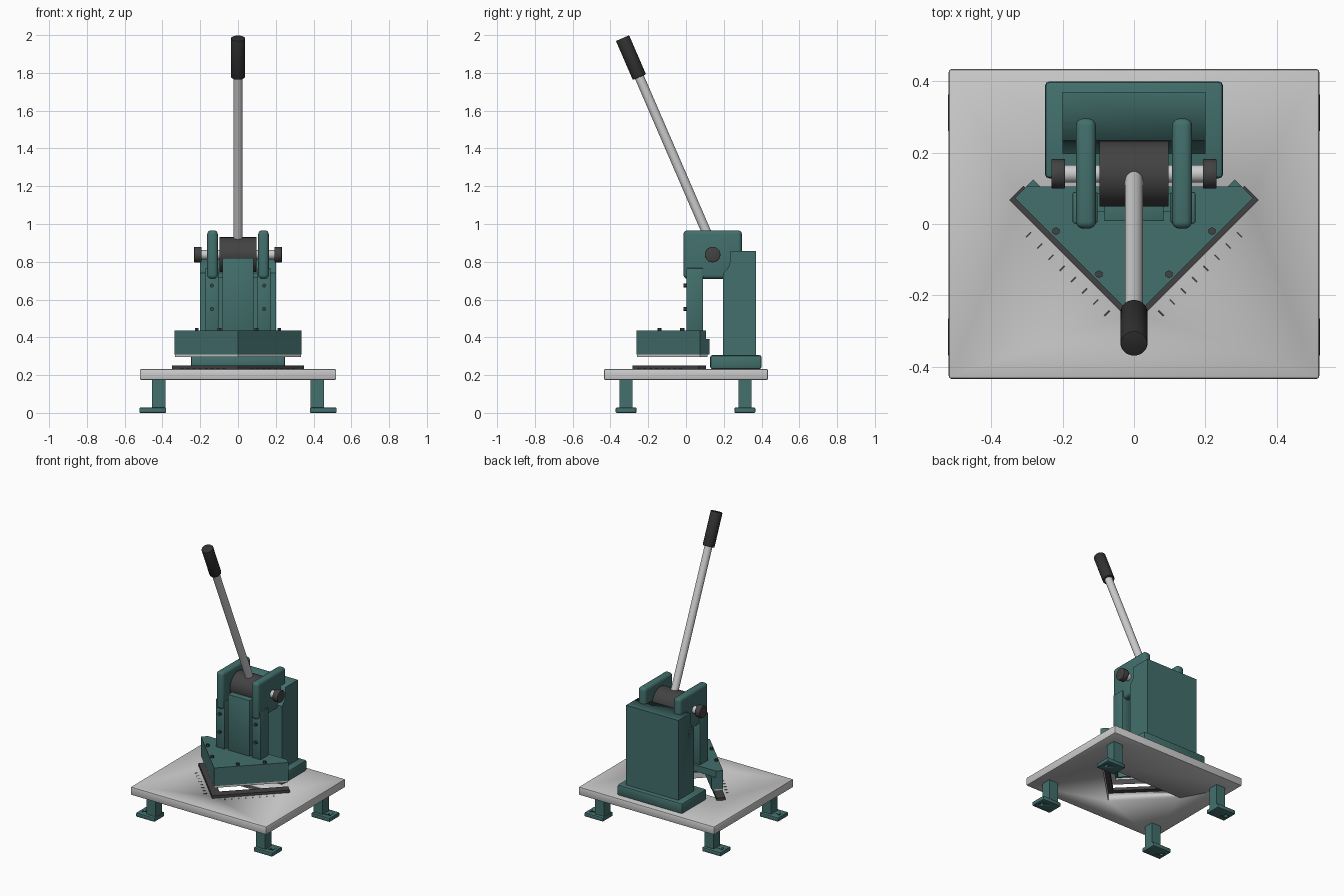
import bpy, bmesh, math
from mathutils import Vector

if "Cube" in bpy.data.objects:
    bpy.data.objects.remove(bpy.data.objects["Cube"])


def material(name, rgb):
    m = bpy.data.materials.new(name)
    m.diffuse_color = (*rgb, 1)
    m.use_nodes = True
    m.node_tree.nodes["Principled BSDF"].inputs["Base Color"].default_value = m.diffuse_color
    return m


TEAL = material("teal_paint", (0.055, 0.16, 0.15))
DARK = material("dark_steel", (0.055, 0.055, 0.055))
RUBBER = material("black_rubber", (0.03, 0.03, 0.03))
UP = Vector((0, 0, 1))


def finish(name, bm, mat=None, bevel=0, segs=2):
    bmesh.ops.recalc_face_normals(bm, faces=bm.faces)
    me = bpy.data.meshes.new(name)
    bm.to_mesh(me)
    bm.free()
    ob = bpy.data.objects.new(name, me)
    bpy.context.collection.objects.link(ob)
    if mat:
        me.materials.append(mat)
    bpy.context.view_layer.objects.active = ob
    bpy.ops.object.select_all(action='DESELECT')
    ob.select_set(True)
    if bevel:
        b = ob.modifiers.new("bevel", 'BEVEL')
        b.width, b.segments, b.limit_method = bevel, segs, 'ANGLE'
        bpy.ops.object.modifier_apply(modifier="bevel")
    bpy.ops.object.shade_smooth_by_angle(angle=math.radians(35))
    return ob


def prism(name, pts, lo, hi, axis='z', mat=None, bevel=0, segs=2):
    """Extrude an outline: axis z takes (x, y) points, axis x takes (y, z)."""
    bm = bmesh.new()
    place = (lambda p: (p[0], p[1], lo)) if axis == 'z' else (lambda p: (lo, p[0], p[1]))
    face = bm.faces.new([bm.verts.new(place(p)) for p in pts])
    new = bmesh.ops.extrude_face_region(bm, geom=[face])['geom']
    d = Vector((0, 0, hi - lo)) if axis == 'z' else Vector((hi - lo, 0, 0))
    bmesh.ops.translate(bm, vec=d, verts=[v for v in new if isinstance(v, bmesh.types.BMVert)])
    return finish(name, bm, mat, bevel, segs)


def box(name, x, y, z, mat=None, bevel=0, segs=2):
    pts = [(x[0], y[0]), (x[1], y[0]), (x[1], y[1]), (x[0], y[1])]
    return prism(name, pts, z[0], z[1], 'z', mat, bevel, segs)


def rod(name, a, b, r, mat=None, n=32, bevel=0):
    a, b = Vector(a), Vector(b)
    bm = bmesh.new()
    bmesh.ops.create_cone(bm, cap_ends=True, segments=n, radius1=r, radius2=r, depth=(b - a).length)
    bm.transform(UP.rotation_difference(b - a).to_matrix().to_4x4())
    bmesh.ops.translate(bm, vec=(a + b) / 2, verts=bm.verts)
    return finish(name, bm, mat, bevel)


def cut(ob, cutter):
    m = ob.modifiers.new("cut", 'BOOLEAN')
    m.operation, m.solver, m.object = 'DIFFERENCE', 'EXACT', cutter
    bpy.context.view_layer.objects.active = ob
    bpy.ops.object.modifier_apply(modifier="cut")
    bpy.data.objects.remove(cutter)


def chevron(apex, x, w):
    """V outline at 45 degrees with square ends; w is the strip width on the axes."""
    y = apex + x
    return [(0, apex), (x, y), (x - w, y + w), (0, apex + 2 * w), (w - x, y + w), (-x, y)]


# Table with triangular opening
table = box("table", (-0.52, 0.52), (-0.435, 0.435), (0.175, 0.232), None, 0.008)
cut(table, prism("opening_cutter", [(0, -0.25), (0.32, 0.07), (-0.32, 0.07)], 0.1, 0.3))

# Legs with bolt-down feet
for s in (-1, 1):
    for label, y in (("front", -0.317), ("back", 0.312)):
        side = "left" if s < 0 else "right"
        xs = sorted((s * 0.385, s * 0.455))
        box(f"{label}_{side}_leg", xs, (y - 0.035, y + 0.035), (0.02, 0.18), TEAL)
        xf = sorted((s * 0.38, s * 0.522))
        foot = box(f"{label}_{side}_foot", xf, (y - 0.055, y + 0.055), (0, 0.028), TEAL, 0.005)
        cut(foot, rod("hole_cutter", (s * 0.49, y, -0.1), (s * 0.49, y, 0.1), 0.012, None, 16))

# Column and its base, with clearance scooped around the hub
PY, PZ = 0.141, 0.838
box("column_base", (-0.25, 0.25), (0.128, 0.4), (0.232, 0.306), TEAL, 0.012)
column = box("column", (-0.2, 0.2), (0.197, 0.37), (0.3, 0.858), TEAL)
scoop = [(0.1, 0.95), (0.1, 0.74), (0.197, 0.74), (0.225, 0.77), (0.235, 0.805), (0.235, 0.95)]
cut(column, prism("scoop_cutter", scoop, -0.3, 0.3, 'x'))

# Pivot hub and shaft
rod("pivot_hub", (-0.097, PY, PZ), (0.097, PY, PZ), 0.092, DARK, 40)
rod("pivot_shaft", (-0.225, PY, PZ), (0.225, PY, PZ), 0.025, None)

for s, side in ((-1, "left"), (1, "right")):
    # Side plates and shaft collars
    xs = sorted((s * 0.107, s * 0.163))
    box(f"{side}_side_plate", xs, (-0.013, 0.296), (0.71, 0.966), TEAL, 0.02, 4)
    rod(f"{side}_collar", (s * 0.193, PY, PZ), (s * 0.232, PY, PZ), 0.041, DARK, 32, 0.003)
    # Ram guide rails with bolts
    xs = sorted((s * 0.103, s * 0.172))
    box(f"{side}_guide_rail", xs, (0.002, 0.09), (0.435, 0.766), TEAL, 0.004)
    for z in (0.55, 0.674):
        rod(f"{side}_rail_bolt", (s * 0.138, 0.01, z), (s * 0.138, -0.012, z), 0.011, DARK, 6)
    # Head bolts
    for x, y in ((0.219, -0.02), (0.098, -0.141)):
        rod(f"{side}_head_bolt", (s * x, y, 0.43), (s * x, y, 0.45), 0.011, DARK, 6)
    # Measuring ticks beside the lower die
    for i in range(8):
        c = Vector((s * (0.296 - i * 0.0315), -0.03 - i * 0.0315, 0))
        d, n = Vector((s, -1, 0)) * 0.007, Vector((s, 1, 0)) * 0.0015
        prism(f"{side}_scale_tick", [(c + a * d + b * n)[:2] for a, b in
              ((-1, -1), (1, -1), (1, 1), (-1, 1))], 0.23, 0.234, 'z', DARK)

# Sliding ram
box("ram", (-0.083, 0.083), (0.008, 0.09), (0.43, 0.82), TEAL, 0.003)
box("ram_flange", (-0.105, 0.105), (0.035, 0.085), (0.43, 0.72), TEAL)

# Cutting head: top plate, V-shaped holder and blade
plate = [(0, -0.262), (0.335, 0.073), (0.303, 0.105), (-0.303, 0.105), (-0.335, 0.073)]
prism("head_plate", plate, 0.39, 0.435, 'z', TEAL)
prism("blade_holder", chevron(-0.262, 0.335, 0.052), 0.309, 0.39, 'z', TEAL)
prism("upper_blade", chevron(-0.26, 0.333, 0.042), 0.296, 0.309)

# Lower die
prism("lower_die", chevron(-0.283, 0.35, 0.04), 0.23, 0.25, 'z', DARK)

# Lever and grip
hub = Vector((0, PY + 0.01, PZ + 0.02))
tip = Vector((0, -0.336, 1.984))
d = (tip - hub).normalized()
rod("lever", hub, tip - d * 0.1, 0.025)
rod("grip", tip - d * 0.225, tip, 0.038, RUBBER, 32, 0.004)
